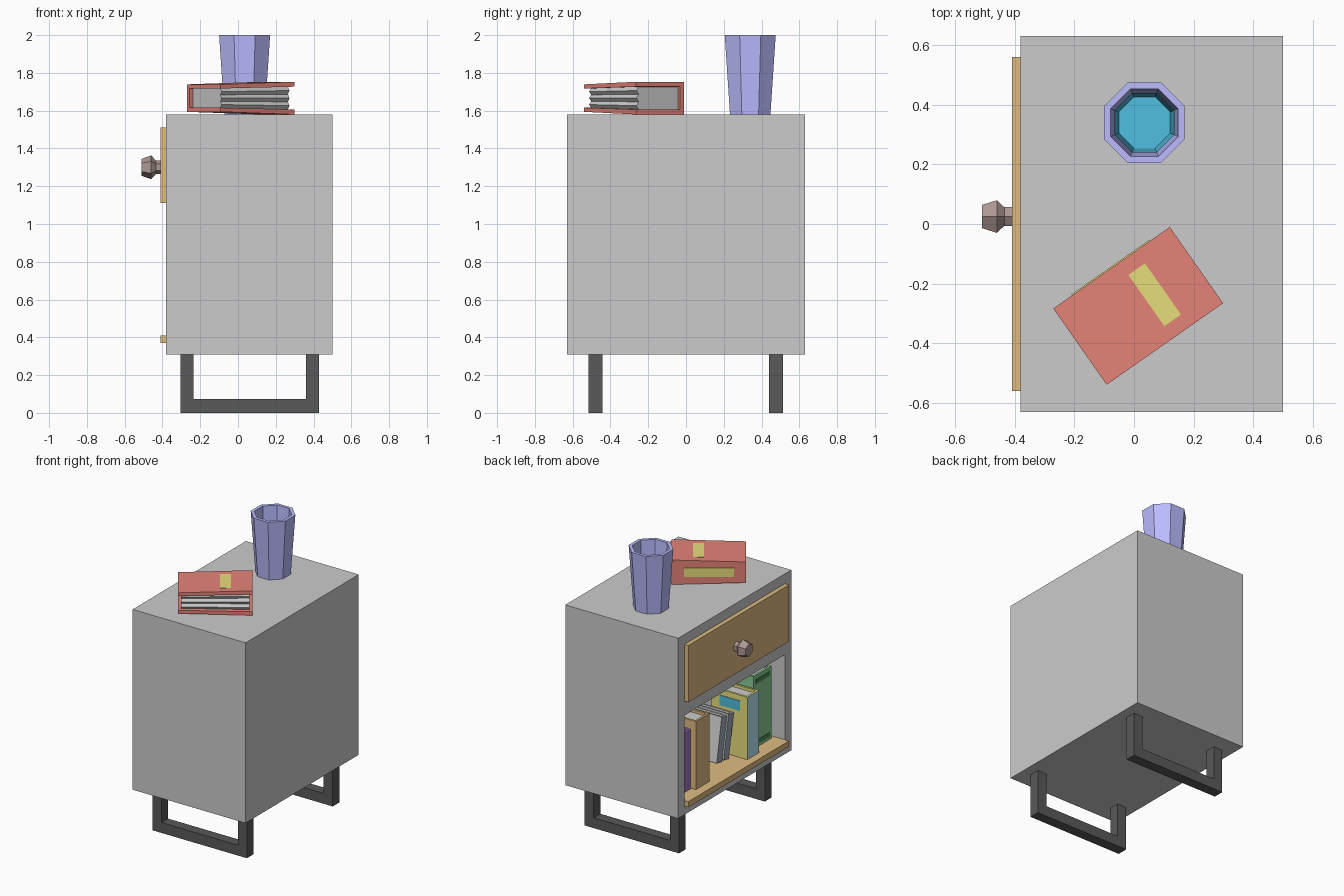
import bpy, bmesh, math
from mathutils import Matrix, Vector

if "Cube" in bpy.data.objects:
    bpy.data.objects.remove(bpy.data.objects["Cube"])

MATS = {}
COLORS = {
    "wood": (.73, .5, .22), "black": (.1, .1, .1), "violet": (.5, .5, 1), "teal": (.08, .52, .75),
    "red": (.78, .23, .19), "yellow": (.8, .73, .2), "knob": (.42, .31, .29), "purple": (.35, .2, .55),
    "slate": (.35, .4, .48), "sky": (.5, .8, .9), "green": (.25, .6, .3), "dark_green": (.08, .25, .1),
}


def mat(name):
    if name not in MATS:
        m = bpy.data.materials.new(name)
        m.diffuse_color = (*COLORS[name], 1)
        m.use_nodes = True
        m.node_tree.nodes["Principled BSDF"].inputs["Base Color"].default_value = m.diffuse_color
        MATS[name] = m
    return MATS[name]


def finish(name, bm, color=None, M=Matrix()):
    bmesh.ops.recalc_face_normals(bm, faces=bm.faces)
    me = bpy.data.meshes.new(name)
    bm.to_mesh(me)
    bm.free()
    if color:
        me.materials.append(mat(color))
    ob = bpy.data.objects.new(name, me)
    ob.matrix_world = M
    bpy.context.collection.objects.link(ob)
    return ob


def loft(name, rings, color=None, M=Matrix(), cap_start=True, cap_end=True):
    """Join rings of points with quads and cap the ends."""
    bm = bmesh.new()
    loops = [[bm.verts.new(p) for p in r] for r in rings]
    n = len(rings[0])
    for a, b in zip(loops, loops[1:]):
        for i in range(n):
            j = (i + 1) % n
            bm.faces.new((a[i], a[j], b[j], b[i]))
    if cap_start:
        bm.faces.new(loops[0])
    if cap_end:
        bm.faces.new(loops[-1])
    return finish(name, bm, color, M)


def box(name, lo, hi, color=None, M=Matrix()):
    ring = [(lo[0], lo[1]), (hi[0], lo[1]), (hi[0], hi[1]), (lo[0], hi[1])]
    return loft(name, [[(x, y, z) for x, y in ring] for z in (lo[2], hi[2])], color, M)


def lathe(name, profile, sides, color, M, offset=0.0, cap_start=True, cap_end=True):
    """Low-poly turned shape from (radius, height) points."""
    angs = [2 * math.pi * i / sides + offset for i in range(sides)]
    rings = [[(r * math.cos(a), r * math.sin(a), z) for a in angs] for r, z in profile]
    return loft(name, rings, color, M, cap_start, cap_end)


def book(name, M, depth, thick, height, cover, spine=None, board=.015, flare=1.0):
    """Spine at local x=0, thickness along y, height along z."""
    def prism(part, pts, z0, z1, color):
        def ring(z):
            s = 1 + (flare - 1) * z / height
            return [(x, thick / 2 + (y - thick / 2) * s, z) for x, y in pts]
        return loft(part, [ring(z0), ring(z1)], color, M)
    b, t, d = board, thick, depth
    shell = prism(name + "_cover", [(0, 0), (d, 0), (d, b), (b, b), (b, t - b), (d, t - b), (d, t), (0, t)],
                  0, height, cover)
    if spine:
        shell.data.materials.append(mat(spine))
        for f in shell.data.polygons:
            if abs(f.center.x) < 1e-4:
                f.material_index = 1
    # page block with an uneven fore-edge
    n = 7
    edge = [(d - (.018 if i % 2 else .032), b + (t - 2 * b) * i / (n - 1)) for i in range(n)]
    prism(name + "_pages", [(b, t - b), (b, b)] + edge, .02, height - .02, None)


# cabinet shell with an open compartment facing -x
def rect(x, y, z0, z1):
    return [(x, -y, z0), (x, y, z0), (x, y, z1), (x, -y, z1)]


loft("cabinet", [rect(.5, .63, .31, 1.58), rect(-.38, .63, .31, 1.58),
                 rect(-.38, .56, .37, 1.01), rect(.43, .56, .37, 1.01)])
box("shelf", (-.41, -.56, .37), (.42, .56, .41), "wood")
box("drawer_front", (-.41, -.56, 1.11), (-.38, .56, 1.51), "wood")

# six-sided drawer knob pointing along -x
lathe("drawer_knob", [(.036, 0), (.036, .025), (.063, .05), (.045, .10)], 6, "knob",
      Matrix.Translation((-.41, .025, 1.3)) @ Matrix.Rotation(-math.pi / 2, 4, 'Y'))

# U-shaped sled legs
U = [(-.305, .315), (-.305, 0), (.43, 0), (.43, .315), (.36, .315), (.36, .073), (-.235, .073), (-.235, .315)]
for name, y in (("front_leg_frame", -.515), ("back_leg_frame", .44)):
    loft(name, [[(x, yy, z) for x, z in U] for yy in (y, y + .073)], "black")

# octagonal cup with a teal inside
k = 1 / math.cos(math.pi / 8)
at_cup = Matrix.Translation((.035, .34, 1.58))
lathe("cup", [(.107 * k, 0), (.135 * k, .42), (.113 * k, .42), (.088 * k, .03)], 8, "violet", at_cup, math.pi / 8)
lathe("cup_lining", [(.086 * k, .035), (.1 * k, .25)], 8, "teal", at_cup, math.pi / 8, cap_end=False)

# book lying on top
c, s = math.cos(math.radians(35)), math.sin(math.radians(35))
lying = Matrix(((s, 0, -c, .12), (-c, 0, -s, -.01), (0, 1, 0, 1.58), (0, 0, 0, 1)))
book("lying_book", lying, .312, .173, .477, "red", board=.026, flare=.84)
box("lying_book_top_label", (.052, .155, .131), (.262, .169, .206), "yellow", lying)
box("lying_book_spine_label", (-.004, .055, .08), (.02, .12, .40), "yellow", lying)

# books on the shelf: name, x, y, lean, depth, thickness, height, cover, spine
SHELF = [
    ("red_book", -.24, .47, 0, .30, .07, .45, "red", None),
    ("purple_book", -.31, .39, 0, .28, .075, .42, "purple", None),
    ("tan_book", -.345, .232, 0, .30, .152, .48, "wood", None),
    ("grey_book_a", -.24, -.058, .18, .27, .06, .31, None, "slate"),
    ("grey_book_b", -.25, -.12, .18, .27, .06, .31, None, "slate"),
    ("yellow_book", -.355, -.305, 0, .28, .13, .44, "yellow", "sky"),
    ("green_book", -.295, -.53, 0, .30, .20, .51, "green", None),
]
for name, x, y, lean, d, t, h, cover, spine in SHELF:
    if cover is None:
        COLORS["grey"] = (.75, .76, .78)
        cover = "grey"
    M = Matrix.Translation((x, y, .41)) @ Matrix.Rotation(lean, 4, 'X')
    book(name, M, d, t, h, cover, spine)

# labels and bands on the shelf books
box("yellow_book_label", (-.30, -.18, .74), (-.14, -.171, .81), "teal")
for part, z in (("lower", .43), ("upper", .86)):
    box("green_book_%s_band" % part, (-.299, -.51, z), (-.29, -.35, z + .03), "dark_green")
